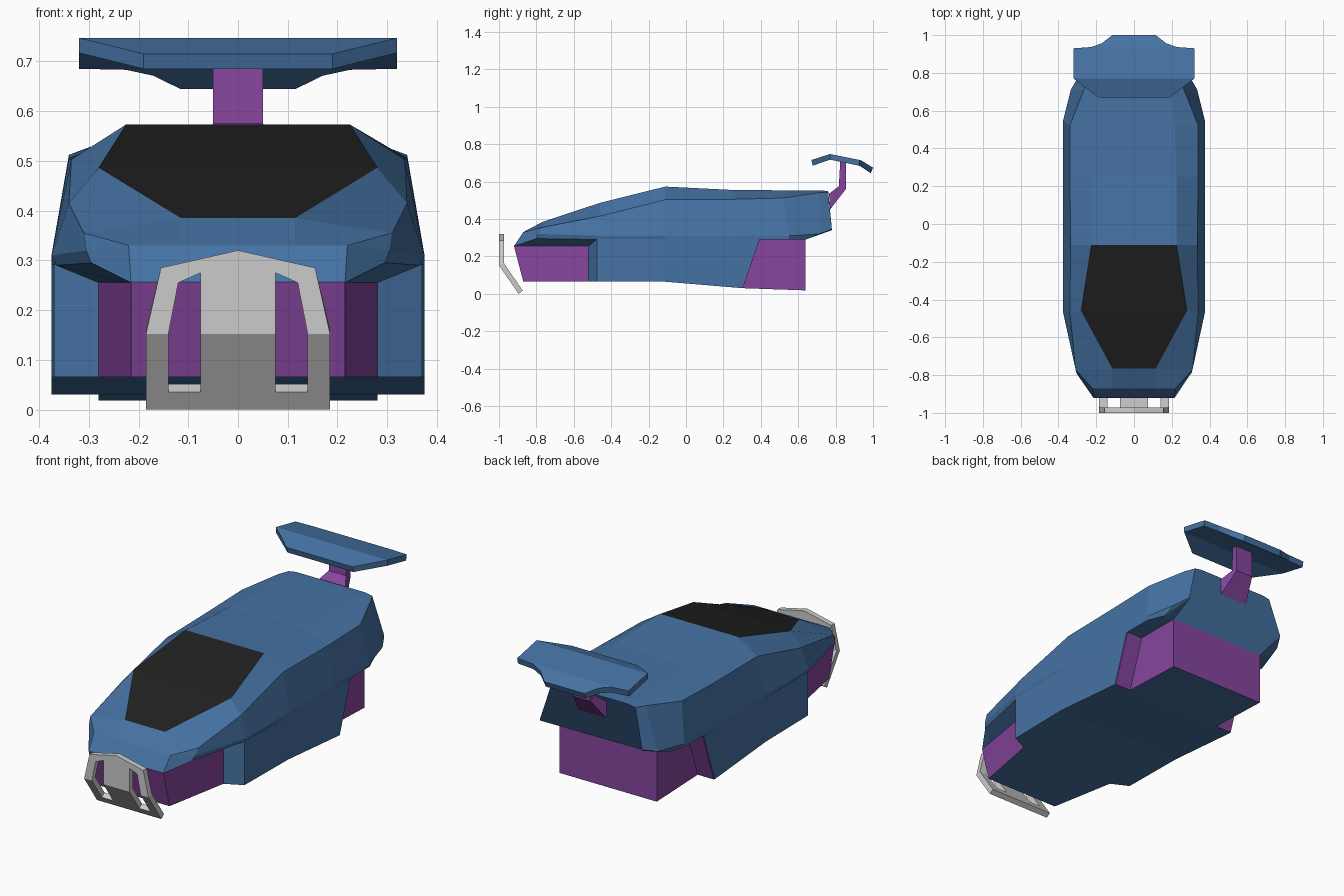
import bpy, bmesh

if "Cube" in bpy.data.objects:
    bpy.data.objects.remove(bpy.data.objects["Cube"])


def material(name, rgb):
    m = bpy.data.materials.new(name)
    m.diffuse_color = (*rgb, 1)
    m.use_nodes = True
    m.node_tree.nodes["Principled BSDF"].inputs["Base Color"].default_value = m.diffuse_color
    return m


BLUE = material("blue_paint", (0.06, 0.17, 0.37))
PURPLE = material("purple_trim", (0.24, 0.06, 0.34))
BLACK = material("dark_glass", (0.015, 0.015, 0.015))


def loft(name, rows, mats, glass=(), blue_floor=False):
    """Skin mirrored half-sections (x, y, z, listed top to bottom) along the car."""
    bm = bmesh.new()
    rings = []
    for half in rows:
        ring = list(half) + [(-x, y, z) for x, y, z in reversed(half)]
        rings.append([bm.verts.new(p) for p in ring])
    n = len(rings[0])
    for i, (a, b) in enumerate(zip(rings, rings[1:])):
        for j in range(n):
            k = (j + 1) % n
            f = bm.faces.new((a[j], a[k], b[k], b[j]))
            if i in glass and j == n - 1:
                f.material_index = 1
    bm.faces.new(rings[0])
    bm.faces.new(rings[-1])
    bmesh.ops.remove_doubles(bm, verts=bm.verts, dist=0.0005)
    bmesh.ops.recalc_face_normals(bm, faces=bm.faces)
    if blue_floor:
        for f in bm.faces:
            if f.normal.z < -0.9:
                f.material_index = 1
    return finish(name, bm, mats)


def finish(name, bm, mats):
    me = bpy.data.meshes.new(name)
    bm.to_mesh(me)
    bm.free()
    for m in mats:
        me.materials.append(m)
    ob = bpy.data.objects.new(name, me)
    bpy.context.collection.objects.link(ob)
    return ob


# Upper body: roof edge, shoulder, belt, lower lip, inner underside
loft("body_shell", [
    [(.115, -.87, .33), (.22, -.87, .33), (.22, -.87, .33), (.215, -.92, .255), (.215, -.92, .255)],
    [(.115, -.765, .385), (.31, -.77, .355), (.305, -.79, .32), (.295, -.80, .295), (.225, -.85, .255)],
    [(.28, -.46, .486), (.34, -.46, .415), (.375, -.47, .31), (.365, -.48, .29), (.28, -.52, .255)],
    [(.225, -.11, .573), (.335, -.11, .503), (.375, -.11, .31), (.375, -.11, .29), (.28, -.11, .29)],
    [(.225, .25, .555), (.34, .25, .505), (.375, .25, .31), (.375, .25, .29), (.28, .25, .29)],
    [(.215, .52, .553), (.34, .52, .512), (.375, .55, .31), (.372, .55, .29), (.28, .55, .29)],
    [(.20, .71, .552), (.265, .71, .54), (.335, .71, .32), (.335, .64, .29), (.28, .62, .29)],
    [(.20, .76, .55), (.24, .76, .543), (.295, .78, .345), (.295, .78, .34), (.28, .64, .29)],
], [BLUE, BLACK], glass=(1, 2))

# Lower body between the wheel arches
loft("lower_body", [
    [(.28, -.52, .285), (.28, -.52, .065)],
    [(.37, -.475, .292), (.37, -.475, .065)],
    [(.375, -.12, .292), (.375, -.12, .065)],
    [(.375, .39, .29), (.375, .30, .03)],
], [BLUE])

# Inset wheel-bay blocks and the sloped rear arch wall
loft("front_bay", [
    [(.215, -.92, .256), (.215, -.87, .065)],
    [(.28, -.52, .256), (.28, -.52, .065)],
], [PURPLE, BLUE], blue_floor=True)
loft("rear_bay", [
    [(.28, .39, .291), (.28, .30, .03)],
    [(.28, .64, .291), (.28, .64, .018)],
], [PURPLE, BLUE], blue_floor=True)
loft("rear_arch_wall", [
    [(.373, .39, .29), (.373, .30, .03)],
    [(.373, .394, .29), (.373, .304, .03)],
], [PURPLE])

# Rear wing and its post
loft("wing_post", [
    [(.08, .765, .535), (.08, .77, .45)],
    [(.05, .817, .575), (.05, .855, .56)],
    [(.05, .825, .715), (.05, .855, .71)],
], [PURPLE])
wing = [(.19, .67, .715), (.32, .77, .747), (.32, .93, .715),
        (.225, .937, .713), (.17, .957, .701), (.115, 1.0, .674)]
offsets = [.008, 0, -.006, -.006, -.008, -.012]
loft("rear_wing", [[(x, y, z), (x, y + o, z - .03)]
                   for (x, y, z), o in zip(wing, offsets)], [BLUE])

# Front guard: half pattern in x-z, bent back below the knee, then mirrored
KNEE = .152
panels = [
    [(0, KNEE), (.075, KNEE), (.075, .275), (.075, .303), (0, .32)],
    [(.075, .275), (.12, .255), (.155, .285), (.075, .303)],
    [(.14, KNEE), (.185, KNEE), (.155, .285), (.12, .255)],
]
cols = [0, .075, .14, .185]
for i in range(3):
    for z0, z1 in ((0, .035), (.035, KNEE)):
        if i != 1 or z0 == 0:
            panels.append([(cols[i], z0), (cols[i + 1], z0), (cols[i + 1], z1), (cols[i], z1)])
bm = bmesh.new()
for p in panels:
    bm.faces.new([bm.verts.new((x, -1 + .105 * max(0, KNEE - z) / KNEE, z)) for x, z in p])
bmesh.ops.remove_doubles(bm, verts=bm.verts, dist=0.0005)
guard = finish("front_guard", bm, [])
mirror = guard.modifiers.new("mirror", 'MIRROR')
mirror.use_clip = True
solid = guard.modifiers.new("thickness", 'SOLIDIFY')
solid.thickness = .028
solid.offset = -1
solid.use_even_offset = True
